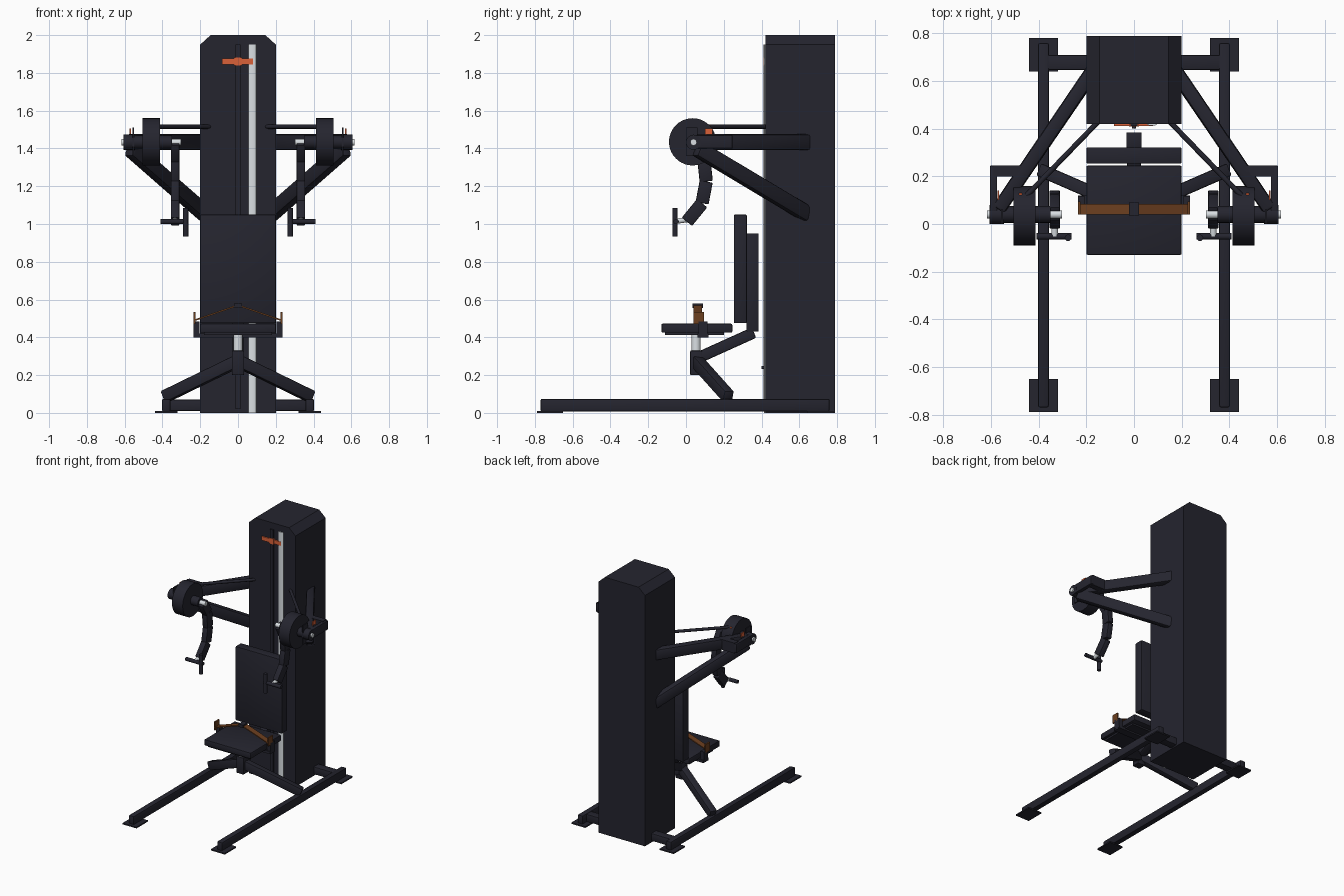
import bpy, bmesh, math
from mathutils import Vector, Matrix

if "Cube" in bpy.data.objects:
    bpy.data.objects.remove(bpy.data.objects["Cube"])


def material(name, rgb):
    m = bpy.data.materials.new(name)
    m.use_nodes = True
    m.diffuse_color = (*rgb, 1)
    m.node_tree.nodes["Principled BSDF"].inputs["Base Color"].default_value = (*rgb, 1)
    return m


DARK = material("dark charcoal", (0.018, 0.018, 0.028))
CHROME = material("chrome silver", (0.7, 0.74, 0.77))
ORANGE = material("orange", (0.7, 0.12, 0.04))
BROWN = material("brown strap", (0.15, 0.05, 0.014))


def finish(name, bm, mat, smooth=False):
    bmesh.ops.recalc_face_normals(bm, faces=bm.faces)
    mesh = bpy.data.meshes.new(name)
    bm.to_mesh(mesh)
    bm.free()
    mesh.materials.append(mat)
    ob = bpy.data.objects.new(name, mesh)
    bpy.context.collection.objects.link(ob)
    if smooth:
        bpy.context.view_layer.objects.active = ob
        bpy.ops.object.select_all(action='DESELECT')
        ob.select_set(True)
        bpy.ops.object.shade_smooth_by_angle(angle=math.radians(35))
    return ob


def bevel(bm, width, segments=2):
    if width:
        bmesh.ops.bevel(bm, geom=bm.edges[:], offset=width, segments=segments,
                        affect='EDGES', profile=0.5)


def box(name, lo, hi, mat=DARK, round_by=0.0):
    lo, hi = Vector(lo), Vector(hi)
    size = [abs(d) for d in hi - lo]
    bm = bmesh.new()
    bmesh.ops.create_cube(bm, size=1, matrix=Matrix.Translation((lo + hi) / 2)
                          @ Matrix.Diagonal((*size, 1)))
    bevel(bm, round_by)
    return finish(name, bm, mat, round_by > 0)


def beam(name, p, q, w, h, mat=DARK, round_by=0.008):
    # Rectangular tube from p to q, w across and h upright
    p, q = Vector(p), Vector(q)
    d = (q - p).normalized()
    side = d.cross(Vector((0, 0, 1))).normalized()
    up = side.cross(d)
    rot = Matrix((side, up, -d)).transposed().to_4x4()
    bm = bmesh.new()
    bmesh.ops.create_cube(bm, size=1, matrix=Matrix.Translation((p + q) / 2) @ rot
                          @ Matrix.Diagonal((w, h, (q - p).length, 1)))
    bevel(bm, round_by)
    return finish(name, bm, mat, round_by > 0)


def rod(name, p, q, r, mat=DARK, sides=20):
    p, q = Vector(p), Vector(q)
    rot = (q - p).to_track_quat('Z', 'Y').to_matrix().to_4x4()
    bm = bmesh.new()
    bmesh.ops.create_cone(bm, cap_ends=True, segments=sides, radius1=r, radius2=r,
                          depth=(q - p).length, matrix=Matrix.Translation((p + q) / 2) @ rot)
    return finish(name, bm, mat, True)


# Tower with clipped top corners
profile = [(-.2, 0), (.2, 0), (.2, 1.95), (.145, 2), (-.145, 2), (-.2, 1.95)]
bm = bmesh.new()
front = bm.faces.new([bm.verts.new((x, .42, z)) for x, z in profile])
back = bmesh.ops.extrude_face_region(bm, geom=[front])
bmesh.ops.translate(bm, vec=(0, .37, 0),
                    verts=[g for g in back["geom"] if isinstance(g, bmesh.types.BMVert)])
finish("tower", bm, DARK)

# Guide column, belt and pull handle on the tower front
guide = rod("guide_column", (0, 0, 0), (0, 0, 1.95), .021, CHROME, 24)
guide.scale.y = 0.35
guide.location = (.076, .42, 0)
box("lift_belt", (-.014, .411, .02), (.014, .422, 1.95))
box("pull_bar", (-.085, .411, 1.845), (.08, .422, 1.875), ORANGE)
box("pull_bar_centre", (-.02, .409, 1.838), (.02, .422, 1.882), ORANGE)
rod("selector_pin", (0, .40, .24), (0, .425, .24), .008, DARK, 12)

# Seat, centre post and backrest
box("seat_pad", (-.2, -.13, .425), (.2, .245, .472), DARK, .006)
box("seat_plate", (-.18, -.11, .412), (.18, .2, .43))
box("seat_post_sleeve", (-.032, .022, .2), (.032, .085, .33), DARK, .005)
rod("seat_post", (0, .053, .3), (0, .053, .42), .025, CHROME)
beam("seat_link", (0, .05, .285), (0, .36, .425), .06, .06)
box("backrest_pad", (-.2, .253, .475), (.2, .322, 1.05), DARK, .006)
box("backrest_post", (-.032, .32, .43), (.032, .385, .95), DARK, .005)

# Lap strap over the seat
box("strap_bracket", (-.235, .06, .4), (.235, .12, .42))
box("strap_buckle", (-.02, .035, .555), (.02, .09, .578))

for s, side in ((1, "left"), (-1, "right")):
    def P(x, y, z):
        return (s * x, y, z)

    def n(part):
        return side + "_" + part

    # Strap half with its side anchors
    beam(n("strap"), P(0, .062, .57), P(.225, .062, .492), .045, .008, BROWN, 0)
    box(n("strap_anchor"), P(.205, .065, .41), P(.236, .115, .485))
    box(n("strap_tab"), P(.225, .04, .47), P(.236, .095, .535), BROWN)

    # Floor frame
    beam(n("floor_rail"), P(.38, -.77, .041), P(.38, .76, .041), .045, .066)
    beam(n("rear_crossbar"), P(.0, .678, .04), P(.39, .678, .04), .065, .06)
    for y0, end in ((-.79, "front"), (.64, "rear")):
        box(n(end + "_foot"), P(.32, y0, 0), P(.44, y0 + .14, .01))
    beam(n("seat_strut"), P(0, .055, .275), P(.39, .225, .085), .055, .065)

    # Shoulder arms reaching forward from the tower
    beam(n("upper_arm"), P(.17, .65, 1.433), P(.57, .06, 1.433), .06, .085, DARK, .014)
    beam(n("lower_arm"), P(.17, .645, 1.05), P(.57, .06, 1.4), .06, .085, DARK, .014)
    rod(n("cable_tube"), P(.14, .44, 1.515), P(.45, .12, 1.515), .011, DARK, 12)

    # Pivot frame, wheel and shaft
    box(n("pivot_crossbar"), P(.47, .2, 1.395), P(.59, .245, 1.475))
    box(n("pivot_side"), P(.575, .04, 1.4), P(.605, .245, 1.47), DARK, .004)
    rod(n("pivot_hub"), P(.545, .04, 1.433), P(.606, .04, 1.433), .04)
    box(n("pivot_lever"), P(.55, .0, 1.36), P(.558, .06, 1.51))
    rod(n("cam_wheel"), P(.413, .035, 1.435), P(.505, .035, 1.435), .125, DARK, 40)
    rod(n("wheel_boss"), P(.35, .04, 1.433), P(.55, .04, 1.433), .035)
    rod(n("shaft"), P(.302, .04, 1.433), P(.617, .04, 1.433), .017, CHROME)
    box(n("stop_block"), P(.47, .07, 1.485), P(.482, .13, 1.525), ORANGE)
    box(n("stop_plate"), P(.566, .1, 1.475), P(.574, .14, 1.505), ORANGE)

    # Hanging handle lever built from short bent segments
    path = [(.04, 1.435), (.095, 1.34), (.107, 1.225), (.085, 1.11), (.005, 1.012)]
    for i in range(len(path) - 1):
        (ya, za), (yb, zb) = path[i], path[i + 1]
        beam(n("handle_lever_%d" % (i + 1)), P(.333, ya, za), P(.333, yb, zb),
             .045, .07, DARK, .006)

    # Hand grips
    rod(n("grip_joint"), P(.333, .02, 1.025), P(.333, -.05, 1.015), .014, CHROME, 16)
    rod(n("cross_grip"), P(.262, -.052, 1.013), P(.41, -.052, 1.013), .014)
    rod(n("upright_grip"), P(.277, -.058, .935), P(.277, -.058, 1.085), .014)
